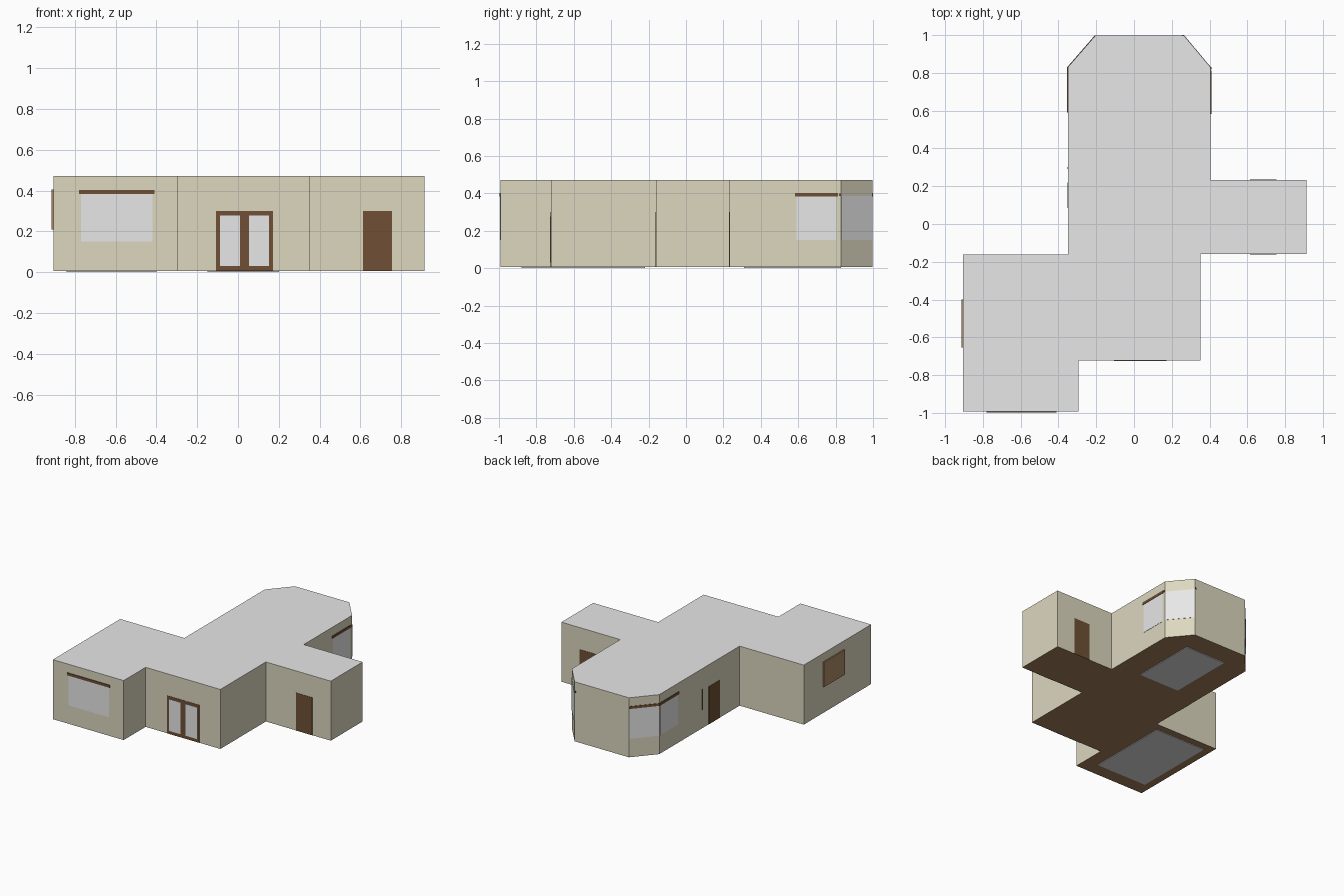
import bpy, bmesh
from mathutils import Vector

if "Cube" in bpy.data.objects:
    bpy.data.objects.remove(bpy.data.objects["Cube"])

BASE, TOP = 0.005, 0.47


def material(name, rgb):
    m = bpy.data.materials.new(name)
    m.use_nodes = True
    m.diffuse_color = (*rgb, 1)
    m.node_tree.nodes["Principled BSDF"].inputs["Base Color"].default_value = (*rgb, 1)
    return m


wall_mat = material("cream wall", (0.715, 0.68, 0.52))
white = material("white roof and glass", (0.8, 0.8, 0.8))
brown = material("door brown", (0.16, 0.081, 0.036))
tan = material("shutter tan", (0.41, 0.25, 0.13))
floor_mat = material("wood floor", (0.36, 0.215, 0.105))
grey = material("pale slab", (0.73, 0.73, 0.73))


def prism(name, outline, z0, z1, *mats):
    """Extrude a counterclockwise plan outline upwards."""
    bm = bmesh.new()
    face = bm.faces.new([bm.verts.new((x, y, z0)) for x, y in outline])
    top = bmesh.ops.extrude_face_region(bm, geom=[face], use_keep_orig=True)
    bmesh.ops.translate(bm, vec=(0, 0, z1 - z0),
                        verts=[v for v in top["geom"] if isinstance(v, bmesh.types.BMVert)])
    bmesh.ops.recalc_face_normals(bm, faces=bm.faces[:])
    bm.normal_update()
    if len(mats) > 1:  # sides, top, bottom
        for f in bm.faces:
            f.material_index = 1 if f.normal.z > 0.5 else 2 if f.normal.z < -0.5 else 0
    mesh = bpy.data.meshes.new(name)
    bm.to_mesh(mesh)
    bm.free()
    for m in mats:
        mesh.materials.append(m)
    obj = bpy.data.objects.new(name, mesh)
    bpy.context.collection.objects.link(obj)


def plate(name, a, b, z0, z1, mat, depth=0.002):
    """Upright plate on the wall running a to b, with the outside on its right."""
    a, b = Vector(a), Vector(b)
    d = (b - a).normalized()
    out = Vector((d.y, -d.x))
    plan = [a + out * depth, b + out * depth, b - out * 0.002, a - out * 0.002]
    prism(name, plan, z0, z1, mat)


def slab(name, x0, x1, y0, y1):
    prism(name, [(x0, y0), (x1, y0), (x1, y1), (x0, y1)], 0, BASE + 0.001, grey)


def window(name, a, b):
    """Glass with a slightly wider lintel above."""
    a, b = Vector(a), Vector(b)
    over = (b - a).normalized() * 0.01
    plate(name + "_glass", a, b, 0.15, 0.385, white)
    plate(name + "_lintel", a - over, b + over, 0.383, 0.403, brown, 0.005)


# Main body: cream walls, white roof, wooden underside
plan = [(-0.905, -0.993), (-0.293, -0.993), (-0.293, -0.722), (0.353, -0.722),
        (0.353, -0.16), (0.914, -0.16), (0.914, 0.233), (0.405, 0.233), (0.405, 0.83),
        (0.265, 0.997), (-0.205, 0.997), (-0.35, 0.83), (-0.35, -0.162), (-0.905, -0.162)]
prism("house_body", plan, BASE, TOP, wall_mat, white, floor_mat)
slab("front_floor_slab", -0.84, -0.40, -0.88, -0.22)
slab("back_floor_slab", -0.15, 0.20, 0.31, 0.83)

# Windows
window("front_window", (-0.77, -0.993), (-0.42, -0.993))
window("left_bay_side", (0.405, 0.592), (0.405, 0.803))
window("right_bay_side", (-0.35, 0.82), (-0.35, 0.60))
plate("left_bay_corner_glass", plan[8], plan[9], 0.15, 0.385, white)
plate("right_bay_corner_glass", plan[10], plan[11], 0.15, 0.385, white)
plate("right_bay_corner_lintel", plan[10], plan[11], 0.383, 0.403, brown, 0.003)

# Lintel ends that poke through the walls beside the left bay corner
plate("left_bay_lintel_near_end", (0.405, 0.818), (0.405, 0.83), 0.387, 0.4, brown, 0.004)
plate("left_bay_lintel_far_end", (0.265, 0.997), (0.253, 0.997), 0.387, 0.4, brown, 0.004)

# Double front doors
for tag, x0, x1, g0, g1 in (("right", -0.107, 0.033, -0.088, 0.01),
                            ("left", 0.033, 0.172, 0.053, 0.153)):
    plate(f"front_{tag}_door", (x0, -0.722), (x1, -0.722), BASE, 0.30, brown)
    plate(f"front_{tag}_door_glass", (g0, -0.722), (g1, -0.722), 0.03, 0.277, white, 0.004)

# Single doors
plate("wing_front_door", (0.613, -0.16), (0.755, -0.16), BASE, 0.30, brown)
plate("wing_back_door", (0.755, 0.233), (0.613, 0.233), BASE, 0.30, brown)
plate("side_door", (-0.35, 0.22), (-0.35, 0.085), BASE, 0.30, brown)
plate("side_post", (-0.35, 0.302), (-0.35, 0.292), 0.15, 0.31, brown)

# Shuttered side window
plate("side_shutter", (-0.905, -0.40), (-0.905, -0.655), 0.21, 0.405, tan, 0.0095)
